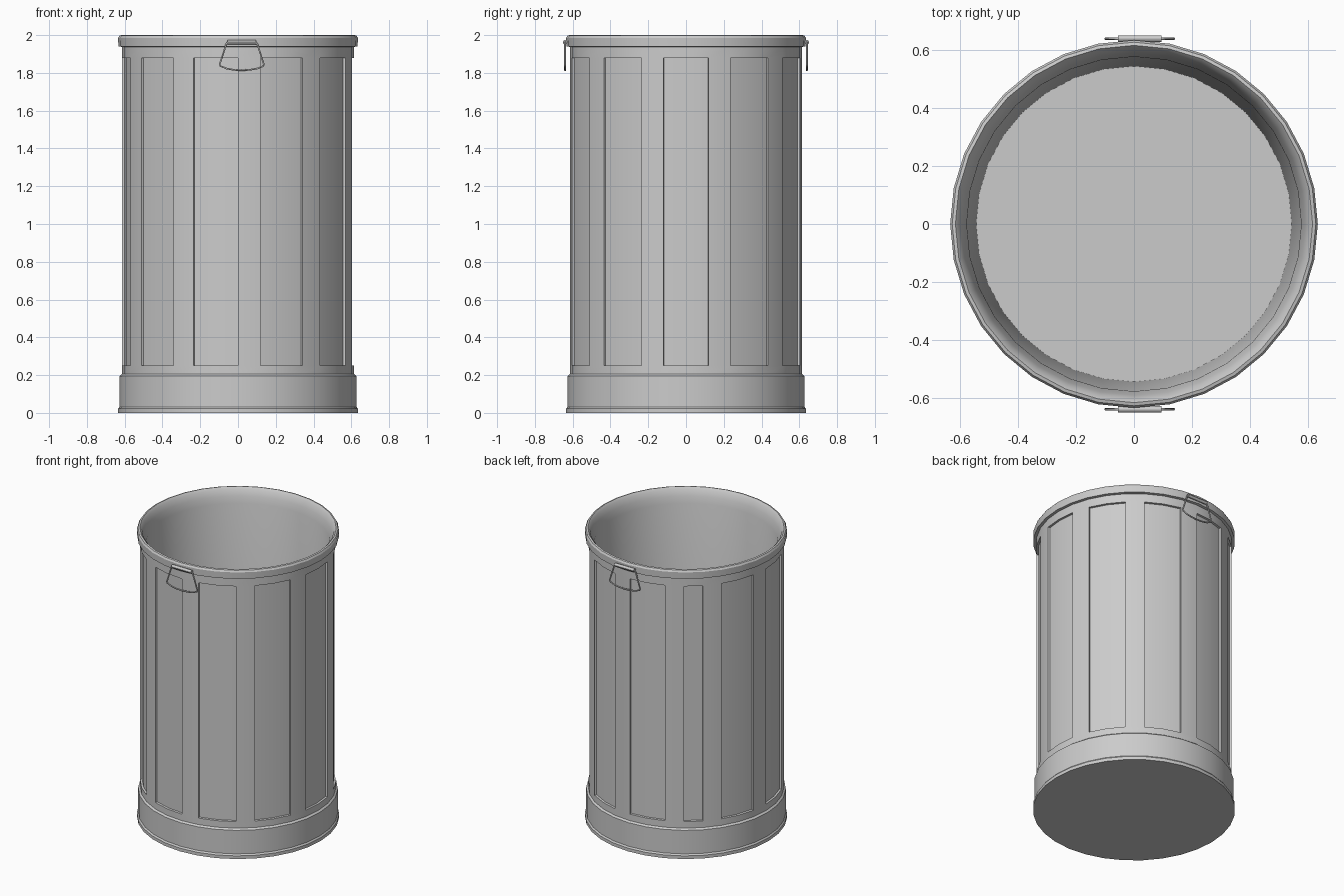
import bpy, bmesh
from math import sin, cos, pi

if "Cube" in bpy.data.objects:
    bpy.data.objects.remove(bpy.data.objects["Cube"])

SEG = 32


def activate(ob):
    bpy.ops.object.select_all(action='DESELECT')
    ob.select_set(True)
    bpy.context.view_layer.objects.active = ob


def ring(bm, r, z):
    # vertex 0 faces the front, counting towards +x
    return [bm.verts.new((r * sin(2 * pi * i / SEG), -r * cos(2 * pi * i / SEG), z))
            for i in range(SEG)]


# Can: lathed profile from the outer base, over the rim and down to the inner floor
profile = [(0.635, 0), (0.635, 0.022), (0.627, 0.032), (0.627, 0.195), (0.615, 0.205),
           (0.615, 0.25), (0.615, 1.88), (0.615, 1.938), (0.633, 1.94), (0.635, 1.985),
           (0.628, 1.997), (0.617, 2.0), (0.603, 1.985), (0.592, 1.945), (0.578, 1.90),
           (0.545, 0.06)]
bm = bmesh.new()
rings = [ring(bm, r, z) for r, z in profile]
wall = []
for k, (lo, hi) in enumerate(zip(rings, rings[1:])):
    for i in range(SEG):
        j = (i + 1) % SEG
        f = bm.faces.new((lo[i], lo[j], hi[j], hi[i]))
        if k == 5:
            wall.append(f)
bm.faces.new(rings[0][::-1])
bm.faces.new(rings[-1])
bm.normal_update()

# Recessed panels: two facets wide, one filler panel of a single facet
for start in (1, 4, 7, 10, 13, 16, 19, 21, 24, 27, 30):
    width = 1 if start == 19 else 2
    bmesh.ops.inset_region(bm, faces=[wall[start + n] for n in range(width)],
                           thickness=0.002, depth=-0.013, use_even_offset=True)
bmesh.ops.recalc_face_normals(bm, faces=bm.faces)
mesh = bpy.data.meshes.new("can_body")
bm.to_mesh(mesh)
bm.free()
can = bpy.data.objects.new("can_body", mesh)
bpy.context.collection.objects.link(can)
activate(can)
bpy.ops.object.shade_smooth_by_angle(angle=pi / 6)


# Handles: a horizontal sleeve with a hanging wire loop, front and back
def handle(side, name):
    y, cx = side * 0.64, 0.02
    bpy.ops.mesh.primitive_cylinder_add(vertices=12, radius=0.012, depth=0.15,
                                        location=(cx, y, 1.963), rotation=(0, pi / 2, 0))
    sleeve = bpy.context.object
    sleeve.name = name + "_sleeve"
    bpy.ops.object.shade_smooth_by_angle(angle=pi / 6)

    half = [(0.075, 1.963), (0.083, 1.95), (0.117, 1.845), (0.113, 1.836),
            (0.08, 1.823), (0.04, 1.816)]
    pts = [(-x, z) for x, z in half] + [(0, 1.814)] + half[::-1]
    curve = bpy.data.curves.new(name + "_wire", 'CURVE')
    curve.dimensions = '3D'
    curve.bevel_depth = 0.005
    curve.bevel_resolution = 1
    spline = curve.splines.new('POLY')
    spline.points.add(len(pts) - 1)
    for p, (x, z) in zip(spline.points, pts):
        p.co = (cx + x, y, z, 1)
    spline.use_cyclic_u = True
    wire = bpy.data.objects.new(name + "_wire", curve)
    bpy.context.collection.objects.link(wire)
    activate(wire)
    bpy.ops.object.convert(target='MESH')


handle(-1, "front_handle")
handle(1, "back_handle")
